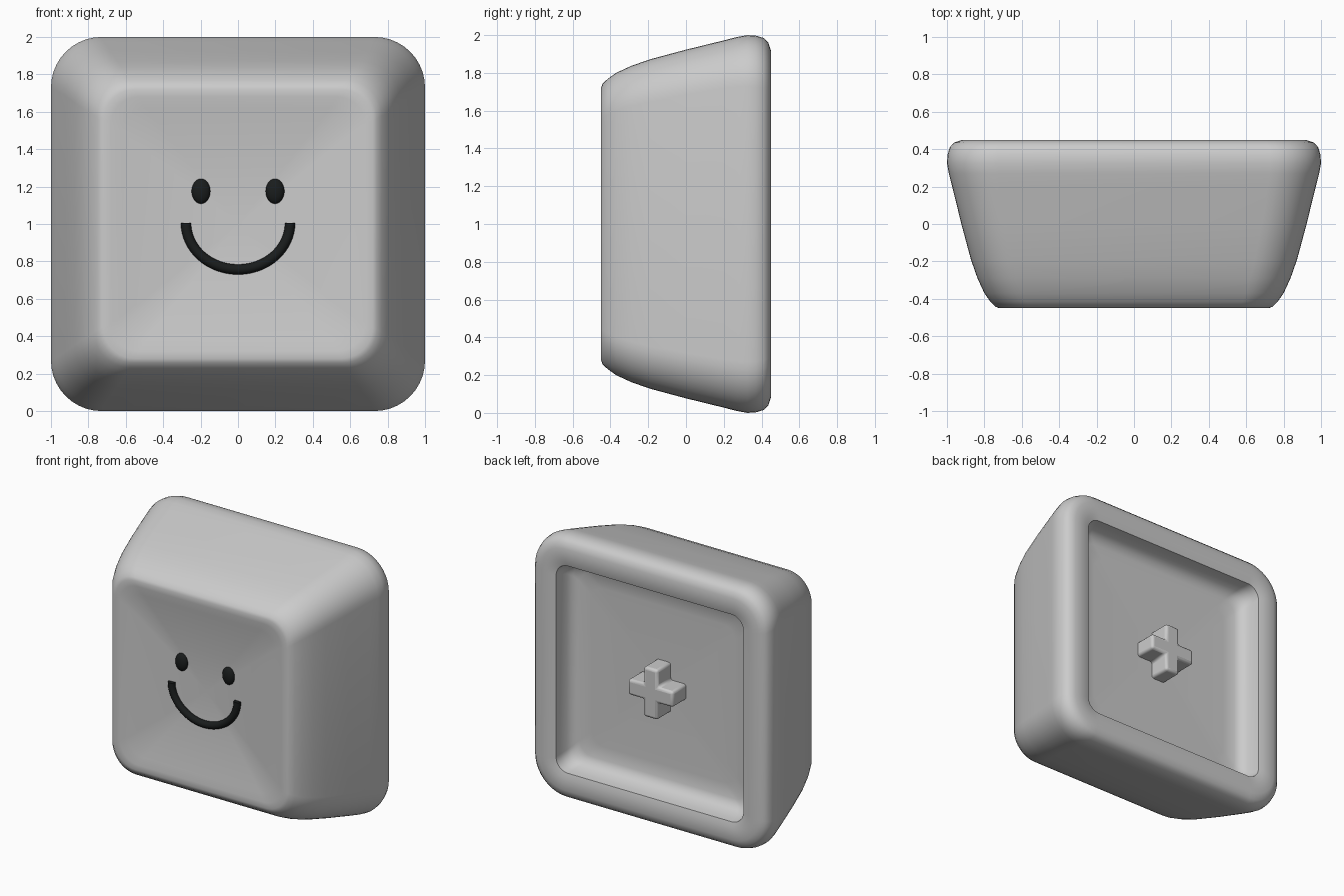
import bpy, bmesh, math

if "Cube" in bpy.data.objects:
    bpy.data.objects.remove(bpy.data.objects["Cube"])

CZ = 1.0  # height of the cap centre


def ring(bm, half, radius, y, seg=10):
    """Rounded-square loop of vertices in a plane of constant y."""
    verts = []
    c = half - radius
    for q, (sx, sz) in enumerate(((1, 1), (-1, 1), (-1, -1), (1, -1))):
        for i in range(seg + 1):
            a = math.pi / 2 * (q + i / seg)
            verts.append(bm.verts.new((sx * c + radius * math.cos(a), y,
                                       CZ + sz * c + radius * math.sin(a))))
    return verts


def finish(bm, name, mat=None, angle=40):
    bmesh.ops.recalc_face_normals(bm, faces=bm.faces)
    me = bpy.data.meshes.new(name)
    bm.to_mesh(me)
    bm.free()
    ob = bpy.data.objects.new(name, me)
    bpy.context.collection.objects.link(ob)
    if mat:
        me.materials.append(mat)
    bpy.ops.object.select_all(action='DESELECT')
    bpy.context.view_layer.objects.active = ob
    ob.select_set(True)
    bpy.ops.object.shade_smooth_by_angle(angle=math.radians(angle))
    return ob


def bridge(bm, a, b):
    n = len(a)
    for i in range(n):
        j = (i + 1) % n
        bm.faces.new((a[i], a[j], b[j], b[i]))


def fan(bm, loop, y):
    c = bm.verts.new((0, y, CZ))
    for i in range(len(loop)):
        bm.faces.new((loop[i], loop[(i + 1) % len(loop)], c))


black = bpy.data.materials.new("black")
black.diffuse_color = (0.01, 0.012, 0.012, 1)
black.use_nodes = True
black.node_tree.nodes["Principled BSDF"].inputs["Base Color"].default_value = black.diffuse_color

# Cap shell: dished face, sloped sides, rounded rim, hollow back (half, radius, y)
profile = [
    (0.15, 0.03, -0.388), (0.30, 0.06, -0.397), (0.50, 0.10, -0.420),
    (0.62, 0.13, -0.438), (0.68, 0.15, -0.448), (0.72, 0.17, -0.450),
    (0.742, 0.18, -0.442), (0.768, 0.19, -0.415), (0.80, 0.20, -0.37),
    (0.837, 0.215, -0.29), (0.872, 0.225, -0.19), (0.923, 0.24, 0.0),
    (0.972, 0.255, 0.20), (0.99, 0.265, 0.27), (1.0, 0.27, 0.325),
    (0.997, 0.27, 0.37), (0.985, 0.265, 0.41), (0.962, 0.25, 0.435),
    (0.92, 0.21, 0.449), (0.87, 0.17, 0.450), (0.83, 0.13, 0.448),
    (0.79, 0.10, 0.437), (0.785, 0.10, 0.39), (0.77, 0.10, 0.335),
    (0.745, 0.10, 0.295), (0.70, 0.10, 0.275), (0.60, 0.09, 0.27),
]
bm = bmesh.new()
loops = [ring(bm, *p) for p in profile]
for a, b in zip(loops, loops[1:]):
    bridge(bm, a, b)
fan(bm, loops[0], -0.384)
fan(bm, loops[-1], 0.27)
finish(bm, "cap_shell")

# Cross-shaped stem in the hollow back
w, h = 0.06, 0.19
outline = [(w, w), (w, h), (-w, h), (-w, w), (-h, w), (-h, -w),
           (-w, -w), (-w, -h), (w, -h), (w, -w), (h, -w), (h, w)]
bm = bmesh.new()
base = bm.faces.new([bm.verts.new((x, 0.25, CZ + z)) for x, z in outline])
ext = bmesh.ops.extrude_face_region(bm, geom=[base])
for v in ext["geom"]:
    if isinstance(v, bmesh.types.BMVert):
        v.co.y = 0.43
stem = finish(bm, "stem_cross")
bev = stem.modifiers.new("soft_edges", 'BEVEL')
bev.width = 0.02
bev.segments = 3

# Eyes: flattened ellipsoids
for side, sx in (("left", -1), ("right", 1)):
    bm = bmesh.new()
    bmesh.ops.create_uvsphere(bm, u_segments=24, v_segments=14, radius=1)
    for v in bm.verts:
        v.co = (sx * 0.198 + v.co.x * 0.05, -0.395 + v.co.y * 0.03,
                1.175 + v.co.z * 0.067)
    finish(bm, side + "_eye", black)

# Mouth: half-ellipse tube with flat ends
bm = bmesh.new()
r, tubes, n = 0.027, [], 32
for i in range(n + 1):
    t = math.pi * (1 + i / n)
    c, s = math.cos(t), math.sin(t)
    nx, nz = c / 0.278, s / 0.248
    l = math.hypot(nx, nz)
    tubes.append([bm.verts.new((0.278 * c + r * math.cos(k * math.pi / 6) * nx / l,
                                -0.402 + r * math.sin(k * math.pi / 6),
                                1.005 + 0.248 * s + r * math.cos(k * math.pi / 6) * nz / l))
                  for k in range(12)])
for a, b in zip(tubes, tubes[1:]):
    bridge(bm, a, b)
bm.faces.new(tubes[0])
bm.faces.new(tubes[-1])
finish(bm, "mouth", black)
